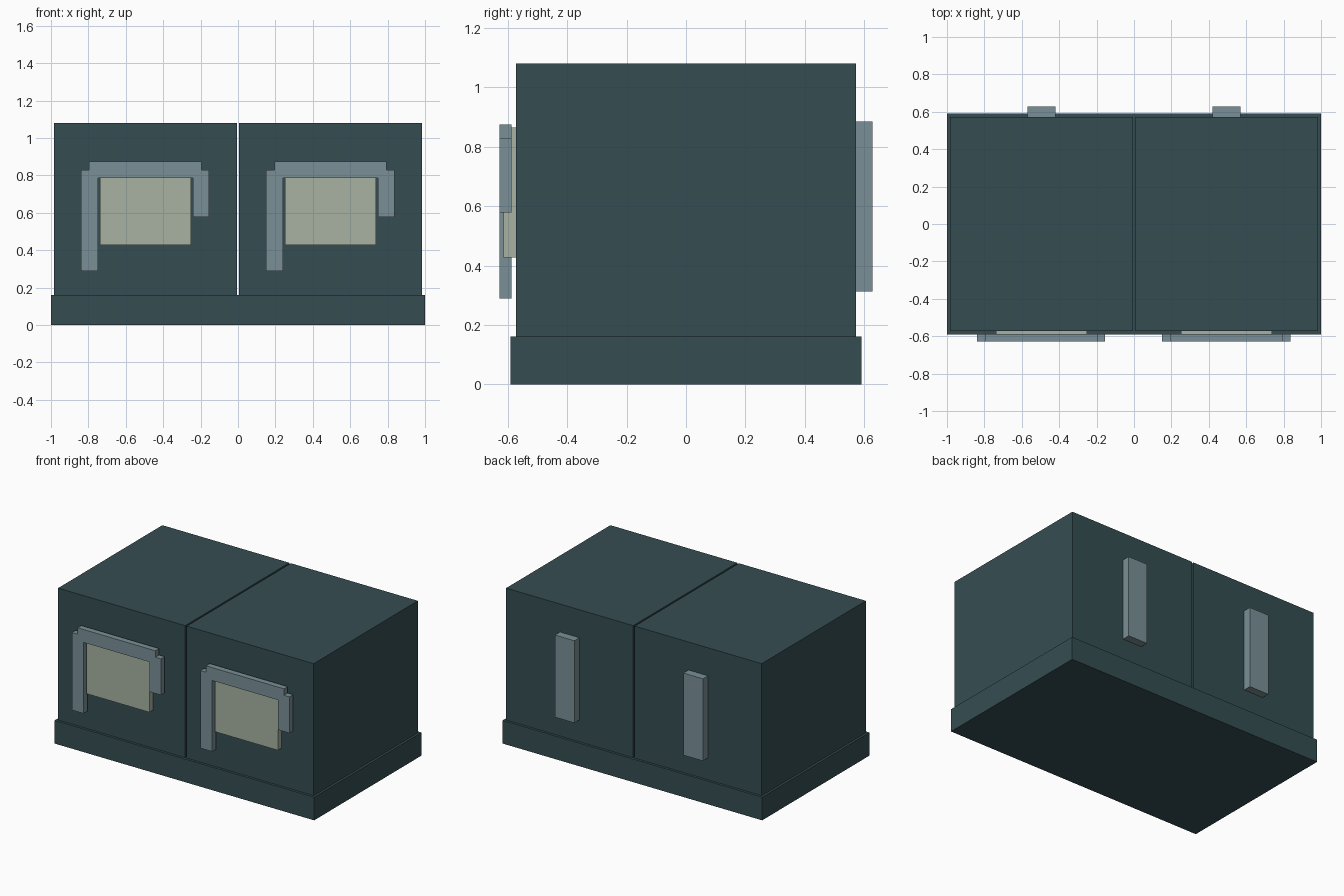
import bpy, bmesh

if "Cube" in bpy.data.objects:
    bpy.data.objects.remove(bpy.data.objects["Cube"])


def material(name, rgb):
    m = bpy.data.materials.new(name)
    m.diffuse_color = (*rgb, 1.0)
    m.use_nodes = True
    m.node_tree.nodes["Principled BSDF"].inputs["Base Color"].default_value = m.diffuse_color
    return m


DARK = material("dark teal", (0.036, 0.075, 0.084))
GREY = material("blue grey", (0.195, 0.278, 0.308))
SCREEN = material("pale green", (0.386, 0.445, 0.361))


def finish(name, bm, mat):
    bmesh.ops.recalc_face_normals(bm, faces=bm.faces)
    mesh = bpy.data.meshes.new(name)
    bm.to_mesh(mesh)
    bm.free()
    mesh.materials.append(mat)
    ob = bpy.data.objects.new(name, mesh)
    bpy.context.collection.objects.link(ob)
    return ob


def extrude_profile(name, points, y0, y1, mat):
    """Extrude an x-z outline from y0 to y1."""
    bm = bmesh.new()
    face = bm.faces.new([bm.verts.new((x, y0, z)) for x, z in points])
    out = bmesh.ops.extrude_face_region(bm, geom=[face])
    verts = [v for v in out["geom"] if isinstance(v, bmesh.types.BMVert)]
    bmesh.ops.translate(bm, verts=verts, vec=(0, y1 - y0, 0))
    return finish(name, bm, mat)


def box(name, x0, x1, y0, y1, z0, z1, mat):
    return extrude_profile(name, [(x0, z0), (x1, z0), (x1, z1), (x0, z1)], y0, y1, mat)


# Plinth under both cabinets
box("plinth", -1, 1, -0.59, 0.59, 0, 0.161, DARK)

# Stepped bracket outline, relative to the cabinet centre
BRACKET = [(-0.345, 0.29), (-0.254, 0.29), (-0.254, 0.785), (0.254, 0.785),
           (0.254, 0.578), (0.341, 0.578), (0.341, 0.83), (0.299, 0.83),
           (0.299, 0.875), (-0.301, 0.875), (-0.301, 0.83), (-0.345, 0.83)]

for side, cx in (("left", -0.495), ("right", 0.495)):
    # Cabinet block, with a narrow slot left between the two
    box(side + "_cabinet", cx - 0.489, cx + 0.489, -0.573, 0.573, 0.161, 1.08, DARK)
    # Front panel and the bracket around it
    box(side + "_panel", cx - 0.243, cx + 0.243, -0.615, -0.573, 0.427, 0.865, SCREEN)
    extrude_profile(side + "_bracket", [(cx + x, z) for x, z in BRACKET], -0.628, -0.587, GREY)
    # Upright strip on the back
    box(side + "_back_strip", cx - 0.075, cx + 0.075, 0.573, 0.628, 0.313, 0.885, GREY)
